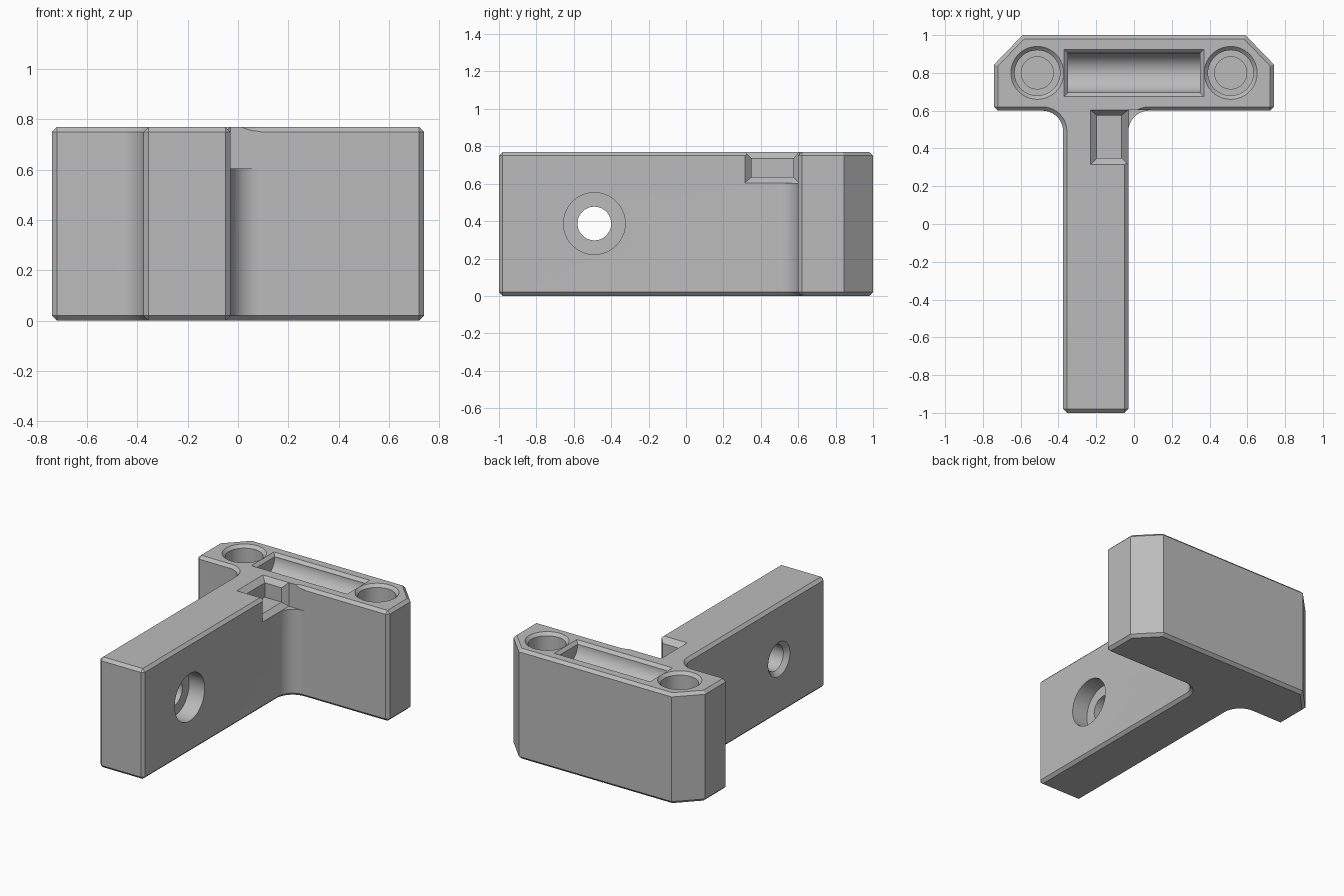
import bpy, bmesh, math
from itertools import product
from mathutils import Matrix, Vector

cube = bpy.data.objects.get("Cube")
if cube:
    bpy.data.objects.remove(cube, do_unlink=True)

HEIGHT = 0.77
grey = bpy.data.materials.new("matte grey")
grey.use_nodes = True
colour = (0.5, 0.5, 0.5, 1)
grey.diffuse_color = colour
grey.node_tree.nodes["Principled BSDF"].inputs["Base Color"].default_value = colour


def make(name, bm):
    bmesh.ops.recalc_face_normals(bm, faces=bm.faces)
    mesh = bpy.data.meshes.new(name)
    bm.to_mesh(mesh)
    bm.free()
    mesh.materials.append(grey)
    obj = bpy.data.objects.new(name, mesh)
    bpy.context.collection.objects.link(obj)
    return obj


def hull(name, *boxes):
    """Convex solid around boxes given as x, y and z ranges."""
    bm = bmesh.new()
    for box in boxes:
        for corner in product(*box):
            bm.verts.new(corner)
    bmesh.ops.remove_doubles(bm, verts=bm.verts, dist=1e-5)
    res = bmesh.ops.convex_hull(bm, input=bm.verts)
    junk = [g for g in res["geom_interior"] + res["geom_unused"]
            if isinstance(g, bmesh.types.BMVert)]
    bmesh.ops.delete(bm, geom=list(set(junk)), context="VERTS")
    return make(name, bm)


def lathe(name, profile, matrix, sides=64):
    """Turned solid from (radius, height) points, capped at both ends."""
    bm = bmesh.new()
    rings = [[bm.verts.new((r * math.cos(math.tau * i / sides),
                            r * math.sin(math.tau * i / sides), z))
              for i in range(sides)] for r, z in profile]
    for a, b in zip(rings, rings[1:]):
        for i in range(sides):
            j = (i + 1) % sides
            bm.faces.new((a[i], a[j], b[j], b[i]))
    bm.faces.new(rings[0])
    bm.faces.new(rings[-1])
    bm.transform(matrix)
    return make(name, bm)


def fillet(cx, cy, r, start, end, steps=10):
    return [(cx + r * math.cos(math.radians(start + (end - start) * i / steps)),
             cy + r * math.sin(math.radians(start + (end - start) * i / steps)))
            for i in range(steps + 1)]


# T-shaped body: cross bar with clipped back corners, filleted into the stem
outline = [(-0.375, -1), (-0.03, -1)]
outline += fillet(0.08, 0.49, 0.11, 180, 90)
outline += [(0.74, 0.6), (0.74, 0.845), (0.59, 1), (-0.59, 1), (-0.74, 0.845), (-0.74, 0.6)]
outline += fillet(-0.485, 0.49, 0.11, 90, 0)
bm = bmesh.new()
base = bm.faces.new([bm.verts.new((x, y, 0)) for x, y in outline])
top = bmesh.ops.extrude_face_region(bm, geom=[base])["geom"]
bmesh.ops.translate(bm, vec=Vector((0, 0, HEIGHT)),
                    verts=[v for v in top if isinstance(v, bmesh.types.BMVert)])
body = make("bracket_body", bm)

bevel = body.modifiers.new("edge chamfer", "BEVEL")
bevel.width = 0.02
bevel.segments = 1
bevel.limit_method = "ANGLE"
bevel.angle_limit = math.radians(50)

cutters = []

# Two stepped sockets with chamfered rims in the bar
socket = [(0.085, 0.12), (0.085, 0.25), (0.12, 0.25), (0.12, 0.75), (0.16, 0.79)]
for side, x in (("left", 0.512), ("right", -0.512)):
    cutters.append(lathe(side + "_socket", socket, Matrix.Translation((x, 0.8, 0))))

# Trough with a round floor and a chamfered rim
along_x = Matrix.Rotation(math.pi / 2, 4, "Y")
cutters.append(lathe("trough", [(0.105, -0.35), (0.105, 0.35)],
                     Matrix.Translation((0, 0.8, 0.75)) @ along_x))
cutters.append(hull("trough_rim",
                    ((-0.35, 0.35), (0.695, 0.905), (0.75, 0.75)),
                    ((-0.38, 0.38), (0.665, 0.935), (0.78, 0.78))))

# Cross hole through the stem with a counterbore
bore = [(0.14, -0.395), (0.09, -0.345), (0.09, -0.15), (0.165, -0.15), (0.165, 0.02)]
cutters.append(lathe("cross_hole", bore,
                     Matrix.Translation((0, -0.49, 0.387)) @ along_x))

# Open notch in the stem, chamfered at the top and at the side
inner_y = (0.35, 0.575)
outer_y = (0.315, 0.603)
cutters.append(hull("notch", ((-0.195, 0.09), inner_y, (0.635, 0.9))))
cutters.append(hull("notch_top_rim",
                    ((-0.195, 0.09), inner_y, (0.735, 0.735)),
                    ((-0.23, 0.09), outer_y, (HEIGHT, 0.9))))
cutters.append(hull("notch_side_rim",
                    ((-0.065, -0.065), inner_y, (0.635, 0.9)),
                    ((-0.03, 0.09), outer_y, (0.605, 0.9))))

for cutter in cutters:
    cut = body.modifiers.new(cutter.name, "BOOLEAN")
    cut.operation = "DIFFERENCE"
    cut.solver = "EXACT"
    cut.object = cutter

# Apply everything, drop the cutters and shade with crisp edges
bpy.ops.object.select_all(action="DESELECT")
body.select_set(True)
bpy.context.view_layer.objects.active = body
for mod in list(body.modifiers):
    bpy.ops.object.modifier_apply(modifier=mod.name)
for cutter in cutters:
    bpy.data.objects.remove(cutter, do_unlink=True)
bpy.ops.object.shade_smooth_by_angle(angle=math.radians(30))
